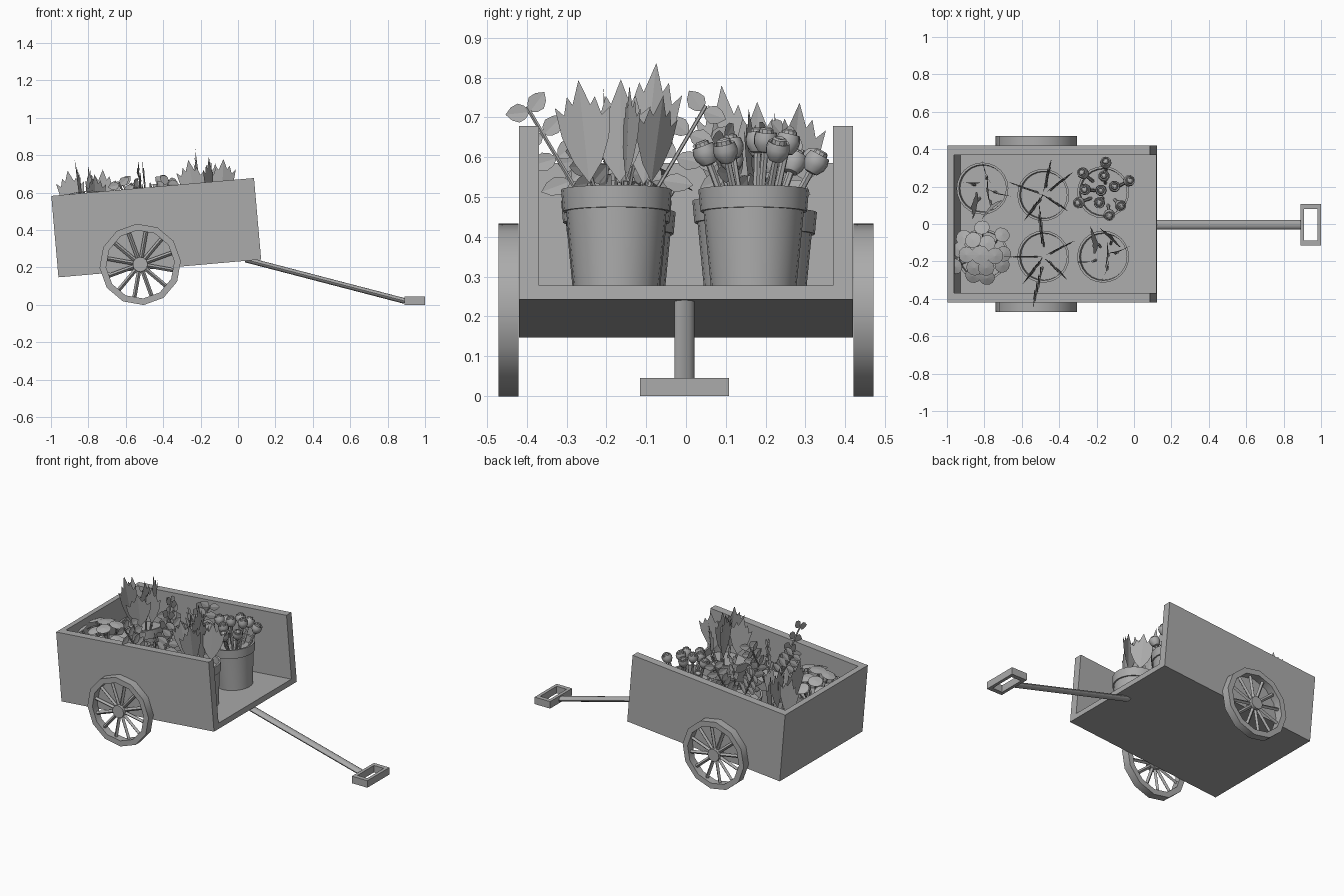
import bpy, bmesh, math, random
from mathutils import Matrix, Vector as V

if "Cube" in bpy.data.objects:
    bpy.data.objects.remove(bpy.data.objects["Cube"])

random.seed(4)
TILT = Matrix.Translation((-0.96, 0, 0.147)) @ Matrix.Rotation(math.radians(-5.03), 4, 'Y')
GREY = bpy.data.materials.new("dark_grey")
GREY.diffuse_color = (0.41, 0.41, 0.41, 1)
GREY.use_nodes = True
GREY.node_tree.nodes["Principled BSDF"].inputs["Base Color"].default_value = GREY.diffuse_color


def finish(name, bm, matrix=TILT, smooth=False, solid=True):
    if solid:
        bmesh.ops.recalc_face_normals(bm, faces=bm.faces)
    me = bpy.data.meshes.new(name)
    bm.to_mesh(me)
    bm.free()
    me.materials.append(GREY)
    ob = bpy.data.objects.new(name, me)
    bpy.context.collection.objects.link(ob)
    ob.matrix_world = matrix
    if smooth:
        bpy.context.view_layer.objects.active = ob
        ob.select_set(True)
        bpy.ops.object.shade_smooth_by_angle(angle=math.radians(35))
        ob.select_set(False)
    return ob


def box(bm, lo, hi):
    lo, hi = V(lo), V(hi)
    m = Matrix.Translation((lo + hi) / 2) @ Matrix.Diagonal((*[abs(s) for s in hi - lo], 1))
    bmesh.ops.create_cube(bm, size=1, matrix=m)


def lathe(bm, profile, segs, m, closed=False):
    rings = []
    for r, z in profile:
        if r == 0:
            rings.append([bm.verts.new(m @ V((0, 0, z)))] * segs)
        else:
            rings.append([bm.verts.new(m @ V((r * math.cos(math.tau * i / segs), r * math.sin(math.tau * i / segs), z)))
                          for i in range(segs)])
    for a, b in zip(rings, rings[1:] + rings[:1] if closed else rings[1:]):
        for i in range(segs):
            j = (i + 1) % segs
            bm.faces.new(list(dict.fromkeys((a[i], a[j], b[j], b[i]))))


def aim(p, d):
    return Matrix.Translation(p) @ V(d).to_track_quat('Z', 'Y').to_matrix().to_4x4()


def rod(bm, a, b, r, segs=6):
    a, b = V(a), V(b)
    h = (b - a).length
    lathe(bm, [(0, 0), (r, 0), (r, h), (0, h)], segs, aim(a, b - a))


def leaf(bm, base, d, side, outline, L, W, fold=0.12):
    """Blade folded along its midrib; outline is one half as (across, along)."""
    base, d, side = V(base), V(d).normalized(), V(side).normalized()
    n = d.cross(side)
    root, tip = bm.verts.new(base), bm.verts.new(base + d * L)
    for s in (1, -1):
        pts = [bm.verts.new(base + d * t * L + side * s * x * W + n * x * W * fold) for x, t in outline]
        f = [root] + pts + [tip]
        bm.faces.new(f if s > 0 else f[::-1])


# Cart box, open at the front end
bm = bmesh.new()
box(bm, (0, -0.42, 0), (1.088, 0.42, 0.035))
box(bm, (0, -0.37, 0.035), (0.035, 0.37, 0.437))
for s in (-1, 1):
    box(bm, (0, 0.37 * s, 0.035), (1.088, 0.42 * s, 0.437))
finish("cart_box", bm)

# Spoked wheels
for side, s in (("left", -1), ("right", 1)):
    bm = bmesh.new()
    lathe(bm, [(0.218, -0.025), (0.218, 0.025), (0.183, 0.025), (0.183, -0.025)], 12, Matrix(), True)
    lathe(bm, [(0, -0.025), (0.04, -0.025), (0.04, 0.025), (0, 0.025)], 12, Matrix())
    for i in range(12):
        a = math.tau * (i + 0.5) / 12
        d = V((math.cos(a), math.sin(a), 0))
        rod(bm, d * 0.03, d * 0.188, 0.011, 4)
    finish("wheel_" + side, bm, Matrix.Translation((-0.523, 0.446 * s, 0.216))
           @ Matrix.Rotation(math.radians(-5), 4, 'Y') @ Matrix.Rotation(math.pi / 2, 4, 'X'), True)

# Pull bar and grip frame
bm = bmesh.new()
rod(bm, (0, 0, 0), (0.88, 0, 0), 0.025, 12)
bmesh.ops.scale(bm, vec=(1, 1, 0.6), verts=bm.verts)
finish("pull_bar", bm, Matrix.Translation((0.04, -0.004, 0.242)) @ Matrix.Rotation(math.radians(14.6), 4, 'Y'), True)
bm = bmesh.new()
for x in (0.89, 0.98):
    box(bm, (x, -0.115, 0), (x + 0.02, 0.108, 0.045))
for y in (-0.115, 0.08):
    box(bm, (0.91, y, 0), (0.98, y + 0.028, 0.045))
finish("grip", bm, Matrix())

# Flower pots with rim and soil
SOIL = 0.255
xs = {k: (x + 0.986) / 0.996 for k, x in (("rear", -0.81), ("mid", -0.485), ("front", -0.165))}
spots = {"spiky_rear": V((xs["rear"], 0.19, SOIL)), "leafy_right": V((xs["mid"], 0.155, SOIL)),
         "buds": V((xs["front"], 0.17, SOIL)), "round_flowers": V((xs["rear"], -0.165, SOIL)),
         "leafy_left": V((xs["mid"], -0.175, SOIL)), "spiky_front": V((xs["front"], -0.175, SOIL))}
for name, c in spots.items():
    bm = bmesh.new()
    lathe(bm, [(0, 0), (0.106, 0), (0.108, 0.025), (0.126, 0.21), (0.134, 0.21), (0.139, 0.265), (0.127, 0.265),
               (0.124, 0.22), (0, 0.22)], 24, Matrix.Translation((c.x, c.y, 0.035)))
    finish("pot_" + name, bm, smooth=True)

# Spiky plants: broad upright jagged blades on stalks (x, y, tip height, facing angle)
JAG = [(0.5, 0.2), (0.85, 0.45), (1, 0.74), (0.68, 0.66), (0.5, 0.84), (0.32, 0.76)]
blades = [(-0.03, 0.085, 0.29, 1.7), (0.03, -0.085, 0.24, 1.2), (0.1, 0.03, 0.22, 0.3), (-0.07, -0.03, 0.23, 0.1),
          (0.04, 0.01, 0.24, 1.5), (0.06, 0.11, 0.2, 2.4)]
for name, flip in (("spiky_front", 1), ("spiky_rear", -1)):
    c = spots[name]
    bm = bmesh.new()
    for x, y, h, a in blades:
        foot = c + V((x * 0.5, y * 0.5 * flip, -0.04))
        base = c + V((x * 0.8, y * 0.8 * flip, 0.06))
        rod(bm, foot, base, 0.007, 5)
        leaf(bm, base, (x * 0.5, y * 0.5 * flip, 0.4), (math.cos(a), math.sin(a) * flip, 0), JAG, h + 0.02, 0.075)
    finish("plant_" + name, bm, solid=False)

# Leafy plants: flat sprays of paired leaves on thin branches
OVAL = [(0.7, 0.2), (1, 0.45), (0.7, 0.75)]
sprays = {"leafy_left": [(-0.03, -0.225, 0.285), (0.0, 0.225, 0.285), (0.13, 0.06, 0.2), (-0.14, 0.0, 0.22),
                         (0.1, -0.09, 0.17), (-0.07, -0.1, 0.16)],
          "leafy_right": [(0.13, 0.09, 0.21), (-0.12, 0.05, 0.22), (0.04, 0.14, 0.17), (-0.06, -0.09, 0.2),
                          (0.1, -0.06, 0.2)]}
for name, tips in sprays.items():
    c = spots[name]
    bm = bmesh.new()
    for x, y, h in tips:
        a, b = c + V((x * 0.15, y * 0.15, -0.04)), c + V((x, y, h))
        d = (b - a).normalized()
        rod(bm, a, b, 0.005, 5)
        out = V((x, y, 0)).normalized()
        side = (out - d * out.dot(d)).normalized()
        for k in range(4):
            p = a.lerp(b, 0.42 + 0.18 * k)
            for s in (1, -1):
                e = side * s + d * random.uniform(0.1, 0.5)
                w = d.cross(side).cross(e)
                leaf(bm, p, e, w, OVAL, 0.08 - 0.006 * k, 0.024)
    finish("plant_" + name, bm, solid=False)

# Round buds on thick stems
c = spots["buds"]
bm = bmesh.new()
heads = [(0.02, 0.155, 0.11), (-0.1, 0.1, 0.12), (-0.12, -0.055, 0.13), (0.145, 0.06, 0.13), (0.1, -0.07, 0.13),
         (-0.01, -0.055, 0.15), (-0.085, 0.015, 0.16), (0.0, 0.01, 0.165), (0.07, 0.03, 0.16), (0.015, 0.085, 0.16),
         (0.04, -0.12, 0.13)]
for x, y, h in heads:
    foot, top = c + V((x * 0.5, y * 0.5, -0.03)), c + V((x, y, h))
    rod(bm, foot, top, 0.009)
    lathe(bm, [(0, -0.03), (0.018, -0.025), (0.029, -0.008), (0.031, 0.008), (0.027, 0.024), (0.021, 0.022),
               (0.02, 0.016), (0.018, 0.032), (0.012, 0.036), (0.01, 0.03), (0, 0.033)], 10, aim(top, top - foot))
finish("plant_buds", bm, smooth=True)

# Round leaves spreading like an umbrella
c = spots["round_flowers"]
bm = bmesh.new()
for count, ring, h, r in ((1, 0.0, 0.19, 0.05), (6, 0.085, 0.165, 0.044), (9, 0.14, 0.125, 0.042)):
    for k in range(count):
        a = math.tau * (k + random.uniform(-0.2, 0.2)) / count + ring
        q = ring * random.uniform(0.85, 1.1)
        top = c + V((q * math.cos(a), q * math.sin(a), h + random.uniform(-0.02, 0.015)))
        rod(bm, c + V((q * 0.3 * math.cos(a), q * 0.3 * math.sin(a), -0.04)), top, 0.005, 5)
        lathe(bm, [(0, 0.006), (r, 0), (0, 0.001)], 12, aim(top, (q * math.cos(a) * 1.5, q * math.sin(a) * 1.5, 0.4)))
finish("plant_round_leaves", bm)
